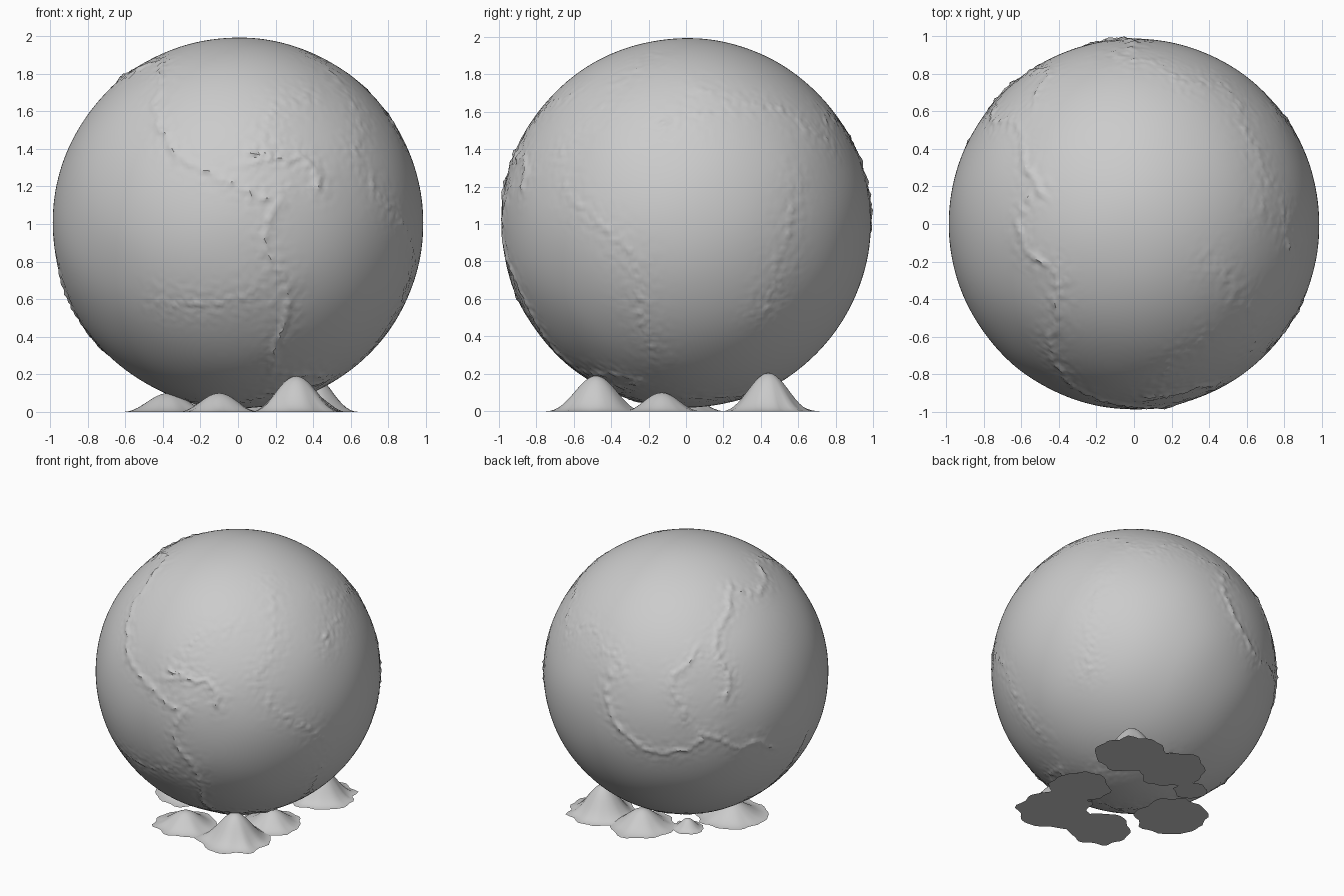
import bpy, bmesh, math
from mathutils import Vector, noise, kdtree

if "Cube" in bpy.data.objects:
    bpy.data.objects.remove(bpy.data.objects["Cube"], do_unlink=True)

RADIUS = 0.986
CENTRE = Vector((0, 0, 1.006))

plaster = bpy.data.materials.new("light_grey_plaster")
plaster.use_nodes = True
GREY = (0.6, 0.6, 0.6, 1)
plaster.diffuse_color = GREY
plaster.node_tree.nodes["Principled BSDF"].inputs["Base Color"].default_value = GREY


def add_object(name, bm):
    """Turn a bmesh into a smooth shaded object in the plaster material."""
    bmesh.ops.recalc_face_normals(bm, faces=bm.faces)
    mesh = bpy.data.meshes.new(name)
    bm.to_mesh(mesh)
    bm.free()
    mesh.materials.append(plaster)
    obj = bpy.data.objects.new(name, mesh)
    bpy.context.scene.collection.objects.link(obj)
    bpy.ops.object.select_all(action="DESELECT")
    bpy.context.view_layer.objects.active = obj
    obj.select_set(True)
    bpy.ops.object.shade_smooth_by_angle(angle=math.radians(40))
    return obj


def direction(lat, lon):
    """Unit vector for a latitude and longitude, with the front at 88 west."""
    lat, turn = math.radians(lat), math.radians(lon + 88)
    return Vector((math.cos(lat) * math.sin(turn),
                   -math.cos(lat) * math.cos(turn), math.sin(lat)))


# Crisp coastal ranges and island arcs, as (latitude, longitude) paths
american_ranges = {
    "south_west_coast": [(10, -74), (4, -77), (-4, -80), (-14, -76), (-18, -71),
                         (-30, -71), (-42, -73), (-54, -70)],
    "north_west_coast": [(60, -146), (57, -136), (48, -126), (40, -125), (32, -118),
                         (23, -110), (19, -104), (16, -98), (13, -90), (8, -83), (8, -78)],
    "northern_islands": [(22, -84), (21, -76), (19, -70)],
    "southern_islands": [(18, -86), (20, -78), (20, -66), (15, -61), (11, -62)],
    "southern_arc": [(-54, -64), (-54, -42), (-58, -26), (-61, -40), (-63, -58)],
}
asian_ranges = {
    "northern_arc": [(59, 208), (53, 196), (51, 180), (55, 164)],
    "eastern_arc": [(58, 163), (50, 156), (44, 147), (40, 143), (35, 141),
                    (28, 142), (20, 146), (12, 143)],
    "inner_arc": [(33, 132), (27, 128), (24, 122), (18, 121), (12, 125), (6, 126)],
    "sunken_arc": [(20, 93), (12, 92), (4, 95), (-4, 101), (-9, 108), (-10, 118),
                   (-8, 128), (-4, 133)],
    "tropical_arc": [(-1, 133), (-5, 142), (-10, 150), (-8, 158), (-14, 166)],
    "ocean_arc": [(-16, 187), (-24, 184), (-32, 181), (-40, 177), (-46, 168)],
}
# Softer, broken ranges and sea ridges
soft_ranges = {
    "high_plateau": [(36, 70), (33, 77), (28, 85), (28, 95), (22, 100)],
    "central_chain": [(46, 8), (42, 20), (40, 30), (38, 44), (30, 52), (27, 60), (34, 66)],
    "north_chain": [(30, -9), (35, 0), (36, 9)],
    "rift": [(14, 40), (5, 37), (-4, 35), (-14, 34), (-28, 30)],
    "mid_ocean": [(62, -25), (50, -30), (36, -34), (22, -45), (8, -38), (0, -25),
                  (-12, -14), (-30, -14), (-46, -12)],
    "south_ridge": [(-25, -115), (-26, -95), (-22, -82)],
    "east_shelf": [(27, -79), (33, -77), (40, -70), (44, -55)],
    "polar_coast": [(-64, -60), (-73, -80), (-74, -110), (-78, 200), (-70, 165),
                    (-66, 130), (-66, 90), (-68, 50), (-70, 0)],
}


def range_tree(*groups):
    """Resample the paths over the sphere into a nearest-point lookup."""
    points = []
    for group in groups:
        for path in group.values():
            for a, b in zip(path, path[1:]):
                start, end = direction(*a), direction(*b)
                steps = max(2, int((end - start).length / 0.006))
                points += [start.lerp(end, i / steps).normalized() for i in range(steps)]
    tree = kdtree.KDTree(len(points))
    for i, point in enumerate(points):
        tree.insert(point, i)
    tree.balance()
    return tree


# Globe with raised relief
crisp, soft = range_tree(american_ranges, asian_ranges), range_tree(soft_ranges)
bm = bmesh.new()
bmesh.ops.create_icosphere(bm, subdivisions=7, radius=1)
for vert in bm.verts:
    unit = vert.co.normalized()
    wander = unit + noise.noise_vector(unit * 9) * 0.02
    near, far = crisp.find(wander)[2], soft.find(wander)[2]
    grain = noise.noise(unit * 38)
    height = 0.011 * math.exp(-(near / 0.016) ** 2) * (0.8 + 0.5 * grain)
    height += 0.003 * math.exp(-(near / 0.09) ** 2) * (1 + 2 * grain)
    height += 0.009 * math.exp(-(far / 0.02) ** 2) * max(0, grain + 0.1)
    height += 0.002 * math.exp(-(far / 0.12) ** 2) * (1 + 2 * grain)
    height += 0.0025 * noise.noise(unit * 3)
    vert.co = unit * (RADIUS + height) + CENTRE
add_object("globe", bm)


def mound(name, x, y, radius, height, rings=12, sides=40):
    """Bell shaped hill with an uneven foot and a flat underside."""
    bm = bmesh.new()
    peak = bm.verts.new((x, y, height))
    previous = None
    for r in range(1, rings + 1):
        t = r / rings
        z = height * (0.5 + 0.5 * math.cos(math.pi * t)) ** 1.1
        ring = []
        for s in range(sides):
            angle = math.tau * s / sides
            out = Vector((math.cos(angle), math.sin(angle), 0))
            foot = 1 + 0.22 * t * t * noise.noise(out * 2.2 + Vector((x, y, 0)) * 7)
            ring.append(bm.verts.new(Vector((x, y, z)) + out * radius * t * foot))
        for s in range(sides):
            n = (s + 1) % sides
            if previous:
                bm.faces.new((previous[s], ring[s], ring[n], previous[n]))
            else:
                bm.faces.new((peak, ring[s], ring[n]))
        previous = ring
    bm.faces.new(previous)
    return add_object(name, bm)


# Ring of hills the globe rests on
mound("front_left_mound", 0.31, -0.48, 0.25, 0.19)
mound("back_left_mound", 0.39, 0.44, 0.24, 0.205)
mound("front_mound", -0.10, -0.49, 0.22, 0.10)
mound("left_mound", 0.38, -0.13, 0.21, 0.10)
mound("right_mound", -0.37, -0.03, 0.25, 0.10)
mound("back_mound", 0.05, 0.46, 0.23, 0.12)
mound("small_back_mound", -0.24, 0.32, 0.11, 0.07)
